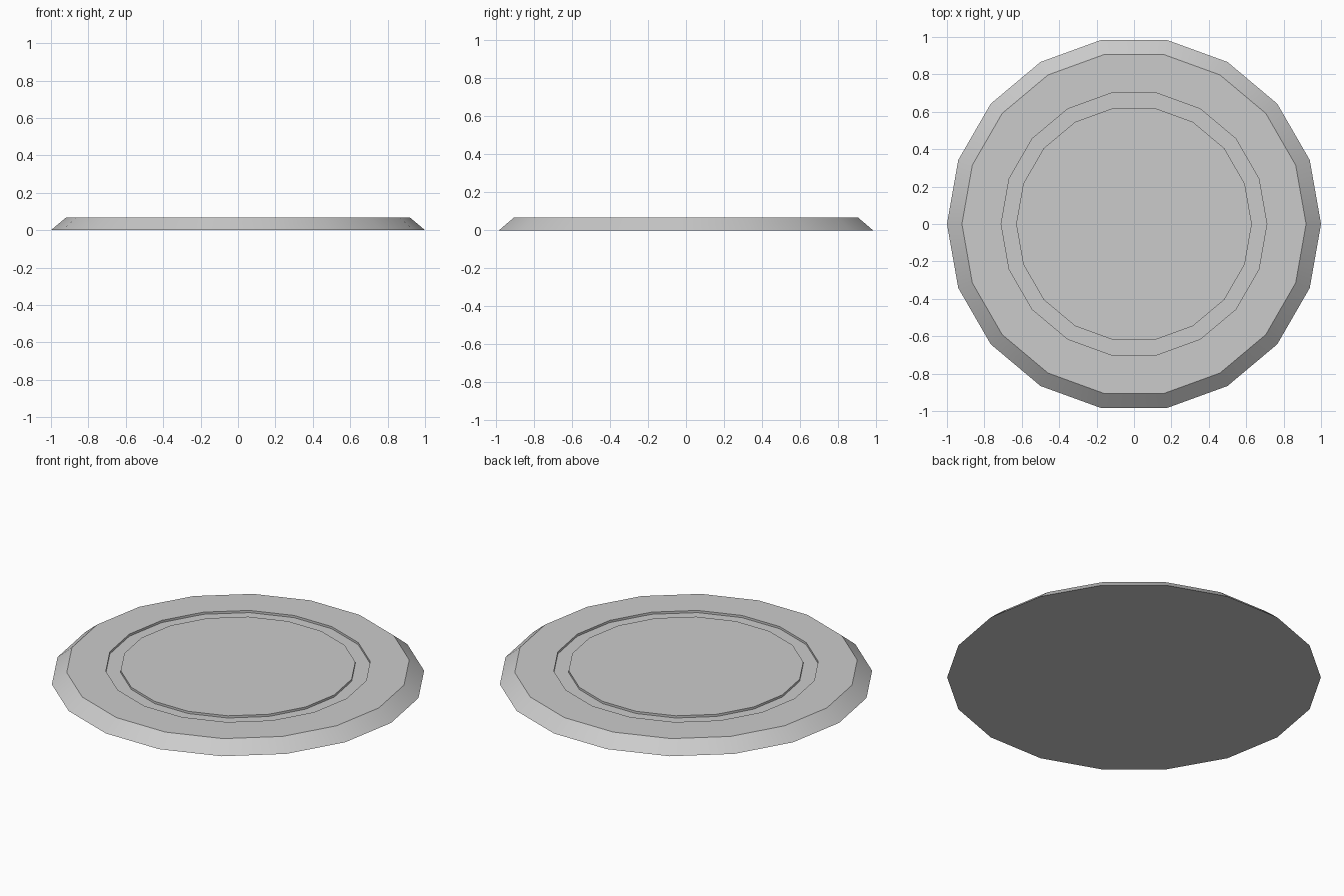
import bpy, bmesh
from math import cos, sin, tau, radians

if "Cube" in bpy.data.objects:
    bpy.data.objects.remove(bpy.data.objects["Cube"])

SIDES = 18
# Profile (radius, height): bevelled rim, flat top, shallow ring groove, centre disc
PROFILE = [(1.0, 0.0), (0.92, 0.067), (0.71, 0.067),
           (0.71, 0.054), (0.63, 0.054), (0.63, 0.067)]

bm = bmesh.new()
rings = [[bm.verts.new((r * cos(tau * i / SIDES), r * sin(tau * i / SIDES), z))
          for i in range(SIDES)] for r, z in PROFILE]

# Side, groove and top bands
for a, b in zip(rings, rings[1:]):
    for i in range(SIDES):
        j = (i + 1) % SIDES
        bm.faces.new((a[i], a[j], b[j], b[i]))

# Underside and centre disc
bm.faces.new(rings[0][::-1])
bm.faces.new(rings[-1])

mesh = bpy.data.meshes.new("round_plate")
bm.to_mesh(mesh)
bm.free()
plate = bpy.data.objects.new("round_plate", mesh)
bpy.context.collection.objects.link(plate)

# Smooth around the rim, sharp at the profile corners
bpy.context.view_layer.objects.active = plate
plate.select_set(True)
bpy.ops.object.shade_smooth_by_angle(angle=radians(30))
